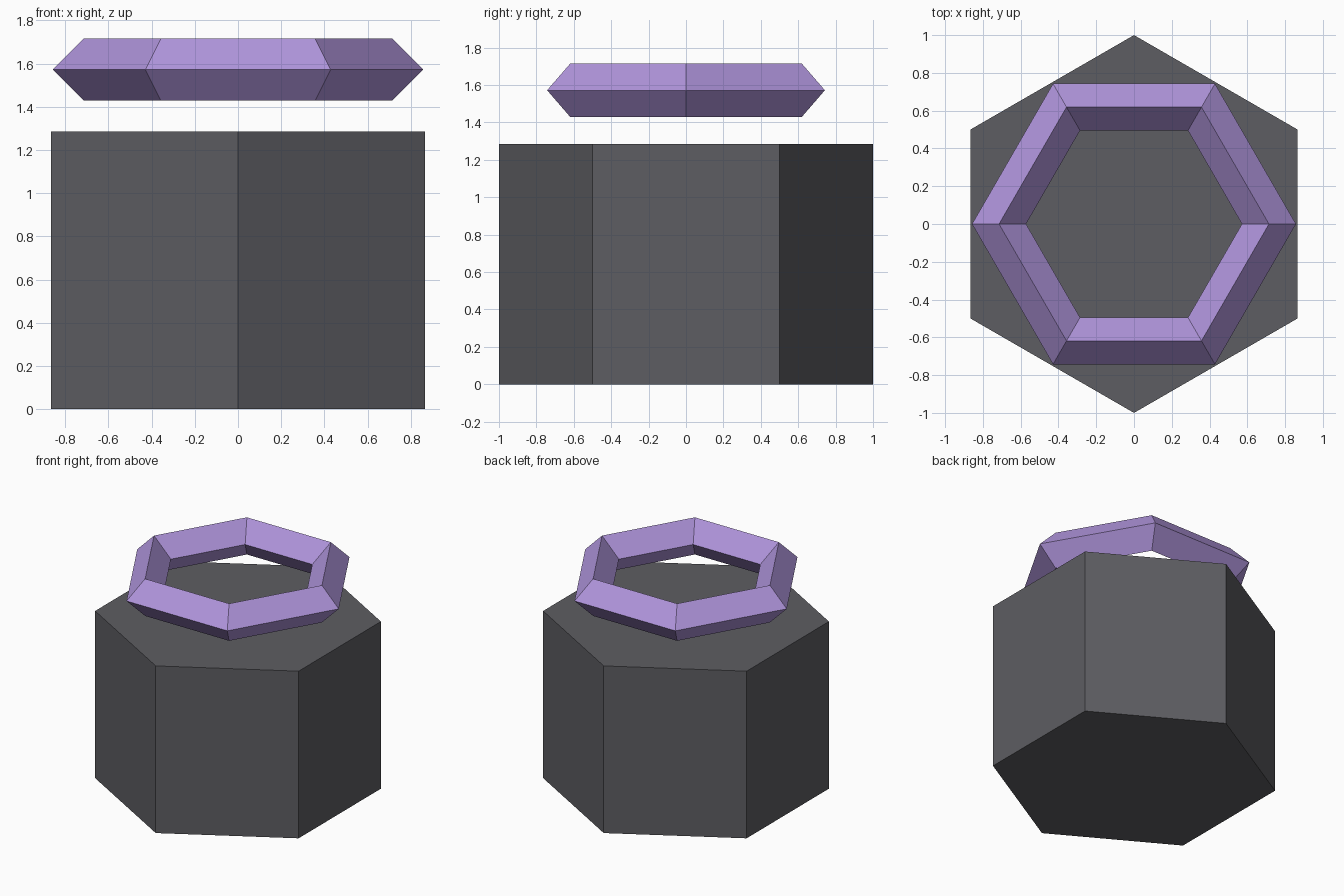
import bpy
import bmesh
from math import sin, cos, tau

if "Cube" in bpy.data.objects:
    bpy.data.objects.remove(bpy.data.objects["Cube"])


def material(name, rgb):
    mat = bpy.data.materials.new(name)
    mat.diffuse_color = (*rgb, 1.0)
    mat.use_nodes = True
    mat.node_tree.nodes["Principled BSDF"].inputs["Base Color"].default_value = mat.diffuse_color
    return mat


def finish(name, bm, mat):
    bmesh.ops.recalc_face_normals(bm, faces=bm.faces)
    mesh = bpy.data.meshes.new(name)
    bm.to_mesh(mesh)
    bm.free()
    mesh.materials.append(mat)
    obj = bpy.data.objects.new(name, mesh)
    bpy.context.collection.objects.link(obj)
    return obj


SIDES = 6
grey = material("dark grey", (0.110, 0.110, 0.122))
purple = material("light purple", (0.434, 0.300, 0.715))

# Hexagonal base block, corners pointing to front and back
HEIGHT = 1.286
bm = bmesh.new()
corners = [bm.verts.new((sin(tau * i / SIDES), cos(tau * i / SIDES), 0))
           for i in range(SIDES)]
base = bm.faces.new(corners)
top = bmesh.ops.extrude_face_region(bm, geom=[base], use_keep_orig=True)["geom"]
bmesh.ops.translate(bm, vec=(0, 0, HEIGHT),
                    verts=[g for g in top if isinstance(g, bmesh.types.BMVert)])
finish("hexagonal_block", bm, grey)

# Floating six-sided ring with a diamond cross-section, corners on x
MAJOR, MINOR, RING_Z = 0.7145, 0.143, 1.572
bm = bmesh.new()
loops = []
for i in range(SIDES):
    a = tau * i / SIDES
    loop = []
    for j in range(4):
        b = tau * j / 4
        r = MAJOR + MINOR * cos(b)
        loop.append(bm.verts.new((r * cos(a), r * sin(a), RING_Z + MINOR * sin(b))))
    loops.append(loop)
for i in range(SIDES):
    p, q = loops[i], loops[(i + 1) % SIDES]
    for j in range(4):
        k = (j + 1) % 4
        bm.faces.new((p[j], q[j], q[k], p[k]))
finish("floating_ring", bm, purple)
